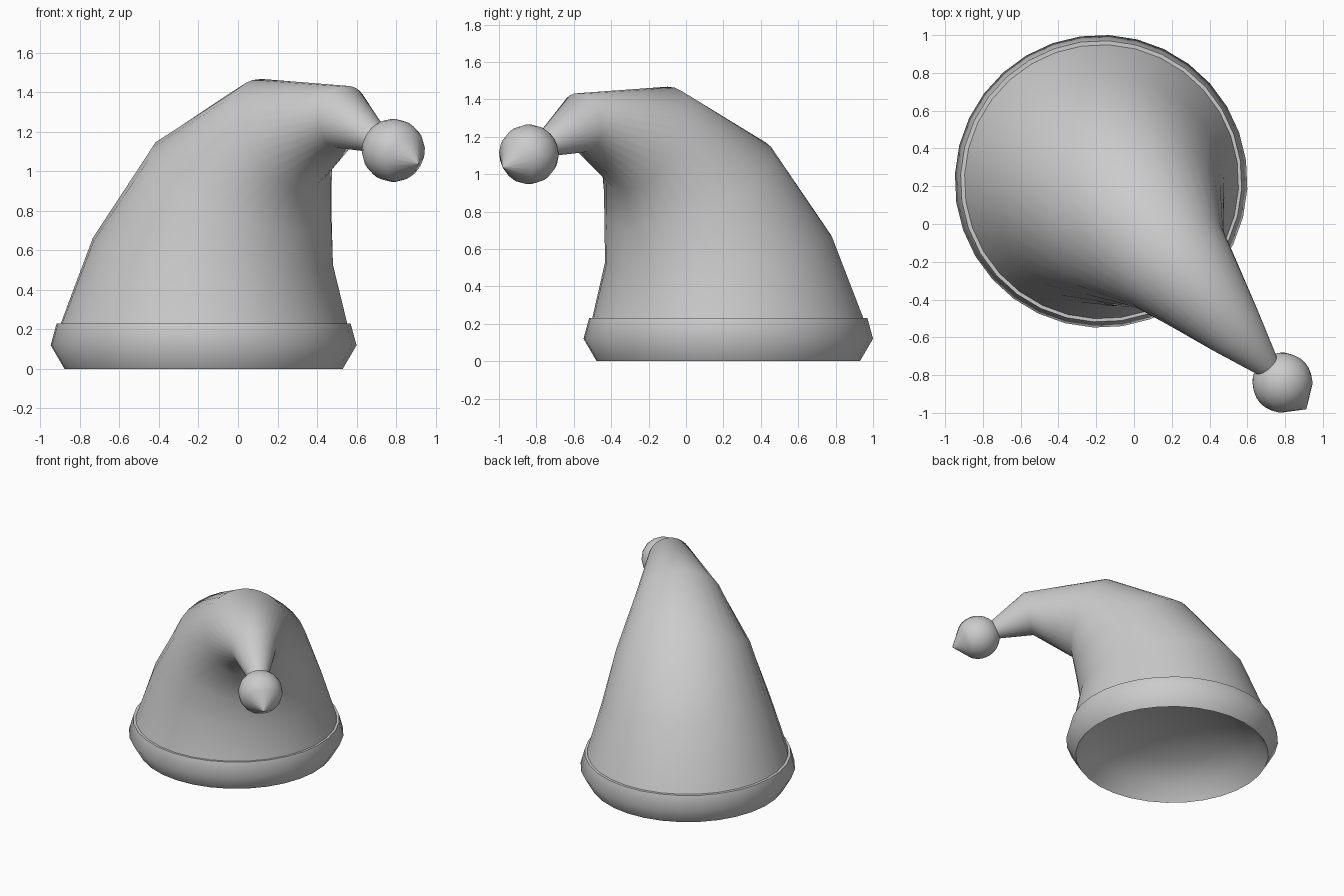
import bpy, bmesh, math
from mathutils import Vector

if "Cube" in bpy.data.objects:
    bpy.data.objects.remove(bpy.data.objects["Cube"])

BASE = Vector((-0.174, 0.226, 0))           # centre of the brim
LEAN = Vector((0.669, -0.743, 0)).normalized()   # direction the hat droops
SIDE = Vector((0, 0, 1)).cross(LEAN)
UP = Vector((0, 0, 1))

grey = bpy.data.materials.new("plain grey")
grey.diffuse_color = (0.6, 0.6, 0.6, 1)
grey.use_nodes = True
grey.node_tree.nodes["Principled BSDF"].inputs["Base Color"].default_value = grey.diffuse_color


def loft(name, rings, sides, cap_start=False, cap_end=False, angle=35):
    """Skin rings of (lean distance, height, radius, tilt in degrees)."""
    bm = bmesh.new()
    loops = []
    for dist, z, r, tilt in rings:
        t = math.radians(tilt)
        centre = BASE + LEAN * dist + UP * z
        axis = LEAN * math.cos(t) - UP * math.sin(t)
        loops.append([bm.verts.new(centre + axis * r * math.cos(a) + SIDE * r * math.sin(a))
                      for a in (2 * math.pi * i / sides for i in range(sides))])
    for lo, hi in zip(loops, loops[1:]):
        for i in range(sides):
            j = (i + 1) % sides
            bm.faces.new((lo[i], lo[j], hi[j], hi[i]))
    if cap_start:
        bm.faces.new(loops[0][::-1])
    if cap_end:
        bm.faces.new(loops[-1])
    bmesh.ops.recalc_face_normals(bm, faces=bm.faces)
    me = bpy.data.meshes.new(name)
    bm.to_mesh(me)
    bm.free()
    me.materials.append(grey)
    ob = bpy.data.objects.new(name, me)
    bpy.context.collection.objects.link(ob)
    bpy.ops.object.select_all(action='DESELECT')
    ob.select_set(True)
    bpy.context.view_layer.objects.active = ob
    bpy.ops.object.shade_smooth_by_angle(angle=math.radians(angle))
    return ob


# brim band, and the domed hollow underneath it
loft("brim_band", [(0, 0, 0.705, 0), (0, 0.12, 0.775, 0),
                   (0, 0.23, 0.745, 0), (0, 0.23, 0.70, 0)], 32, angle=60)
lining = loft("lining", [(0, 0, 0.705, 0), (0, 0.12, 0.62, 0), (0, 0.21, 0.45, 0),
                         (0, 0.28, 0.19, 0)], 32, cap_end=True, angle=40)
lining.data.flip_normals()

# drooping cone
loft("hat_cone", [(0, 0.20, 0.735, 0), (0.07, 0.595, 0.612, 9), (0.285, 0.945, 0.485, 30),
                  (0.59, 1.192, 0.315, 61), (1.06, 1.275, 0.16, 100),
                  (1.38, 1.13, 0.045, 115)], 32, cap_end=True, angle=50)

# pompom: sphere drawn out to a point on its outer side
POM_D, POM_Z, POM_R, POINT = 1.435, 1.106, 0.16, 0.2
DROP = math.radians(20)                     # the point dips slightly
steps = [(-POM_R * math.cos(a), POM_R * math.sin(a))
         for a in (math.radians(128) * i / 10 for i in range(1, 11))]
rings = [(-POM_R, 0.002)] + steps + [(POINT, 0.001)]
loft("pompom", [(POM_D + s * math.cos(DROP), POM_Z - s * math.sin(DROP), r,
                 90 + math.degrees(DROP)) for s, r in rings],
     16, cap_start=True, cap_end=True)
